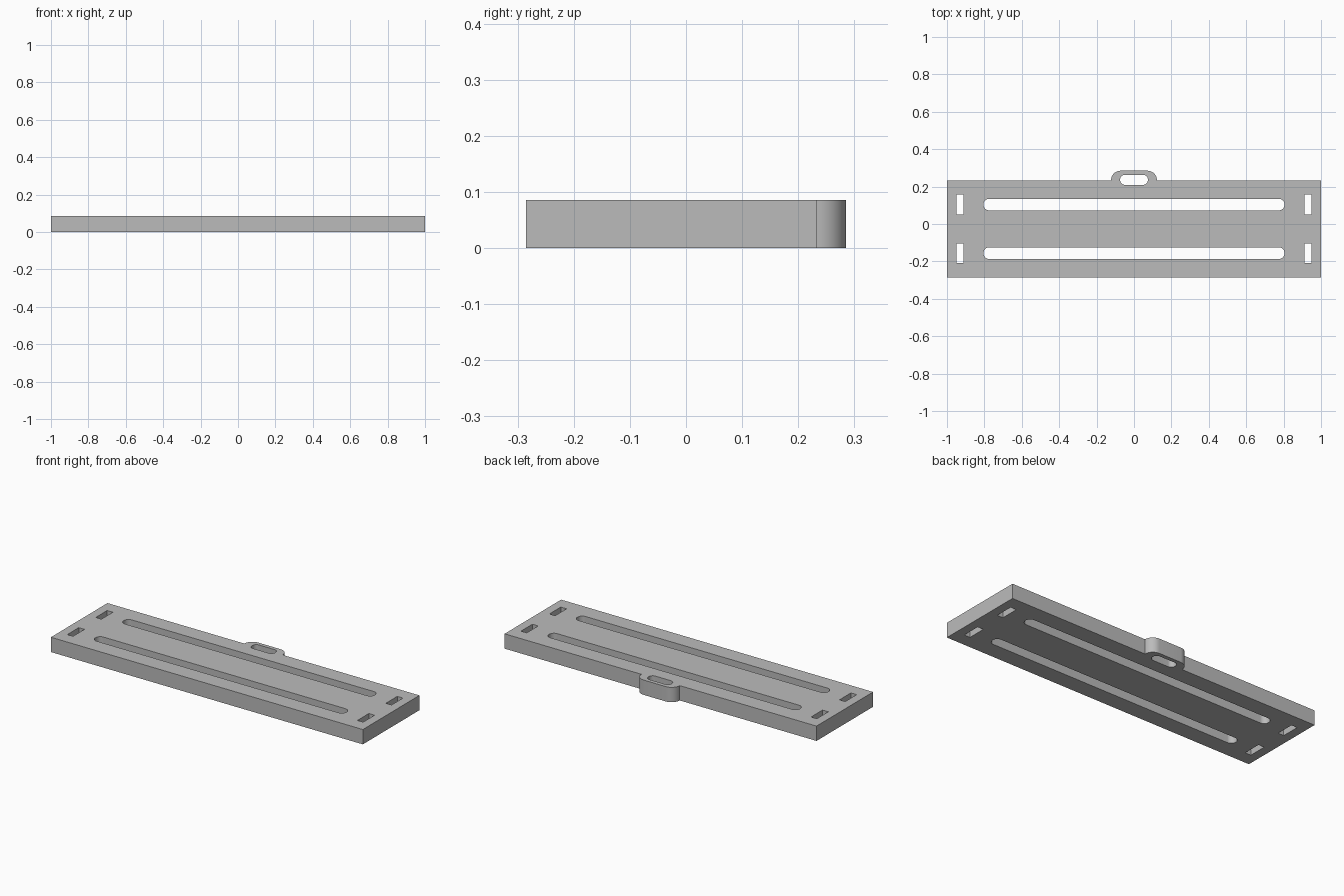
import bpy
import bmesh
from math import cos, sin, pi

HEIGHT = 0.086
FRONT, BACK = -0.285, 0.233
MID_Y = (FRONT + BACK) / 2
ROW = 0.13          # slot rows sit this far either side of the plate's middle

cube = bpy.data.objects.get("Cube")
if cube:
    bpy.data.objects.remove(cube, do_unlink=True)

grey = bpy.data.materials.new("plain grey")
grey.use_nodes = True
colour = (0.5, 0.5, 0.5, 1)
grey.diffuse_color = colour
grey.node_tree.nodes["Principled BSDF"].inputs["Base Color"].default_value = colour


def finish(name, bm):
    bmesh.ops.recalc_face_normals(bm, faces=bm.faces)
    mesh = bpy.data.meshes.new(name)
    bm.to_mesh(mesh)
    bm.free()
    mesh.materials.append(grey)
    obj = bpy.data.objects.new(name, mesh)
    bpy.context.collection.objects.link(obj)
    return obj


def prism(name, outline, bottom, top):
    """Extrude a flat outline upwards."""
    bm = bmesh.new()
    face = bm.faces.new([bm.verts.new((x, y, bottom)) for x, y in outline])
    ext = bmesh.ops.extrude_face_region(bm, geom=[face])
    new = [v for v in ext["geom"] if isinstance(v, bmesh.types.BMVert)]
    bmesh.ops.translate(bm, verts=new, vec=(0, 0, top - bottom))
    return finish(name, bm)


def arc(x, y, r, start, end, steps=12):
    angles = [start + (end - start) * i / steps for i in range(steps + 1)]
    return [(x + r * cos(a), y + r * sin(a)) for a in angles]


def rounded(cx, cy, hx, hy, r):
    """Rectangle outline with optional rounded corners."""
    pts = []
    for i, (sx, sy) in enumerate([(1, 1), (-1, 1), (-1, -1), (1, -1)]):
        x, y = cx + sx * (hx - r), cy + sy * (hy - r)
        pts += arc(x, y, r, i * pi / 2, (i + 1) * pi / 2) if r else [(x, y)]
    return pts


def cut(target, cutter):
    cutter.hide_render = True
    mod = target.modifiers.new("cut", 'BOOLEAN')
    mod.operation = 'DIFFERENCE'
    mod.solver = 'EXACT'
    mod.object = cutter
    bpy.context.view_layer.objects.active = target
    bpy.ops.object.modifier_apply(modifier=mod.name)
    bpy.data.objects.remove(cutter, do_unlink=True)


def slot(target, cx, cy, hx, hy, r=0):
    cut(target, prism("slot_cutter", rounded(cx, cy, hx, hy, r), -0.1, HEIGHT + 0.1))


# Plate and rear tab share one outline
R = BACK * -1 + 0.285
outline = [(-1, FRONT), (1, FRONT), (1, BACK)]
outline += arc(0.123 - R, BACK, R, 0, pi / 2)
outline += arc(R - 0.123, BACK, R, pi / 2, pi)
outline += [(-1, BACK)]
plate = prism("slotted_plate_with_tab", outline, 0, HEIGHT)

# Tab slot
slot(plate, 0, 0.236, 0.074, 0.0265, 0.024)

for row in (-1, 1):
    y = MID_Y + row * ROW
    # Long round-ended slot
    slot(plate, 0, y, 0.805, 0.031, 0.0305)
    for side in (-1, 1):
        # Blind round hole in the end face, crossing the strap slot
        bm = bmesh.new()
        bmesh.ops.create_cone(bm, cap_ends=True, segments=40,
                              radius1=0.03, radius2=0.03, depth=0.24)
        for v in bm.verts:
            x, py, z = v.co
            v.co = (side * (0.99 + z), y + py, HEIGHT / 2 + x)
        cut(plate, finish("hole_cutter", bm))
        # Strap slot
        slot(plate, side * 0.93, y, 0.0185, 0.0525)

# Smooth the curved walls, keep the edges sharp
bpy.ops.object.select_all(action='DESELECT')
plate.select_set(True)
bpy.context.view_layer.objects.active = plate
bpy.ops.object.shade_smooth_by_angle(angle=pi / 6)
